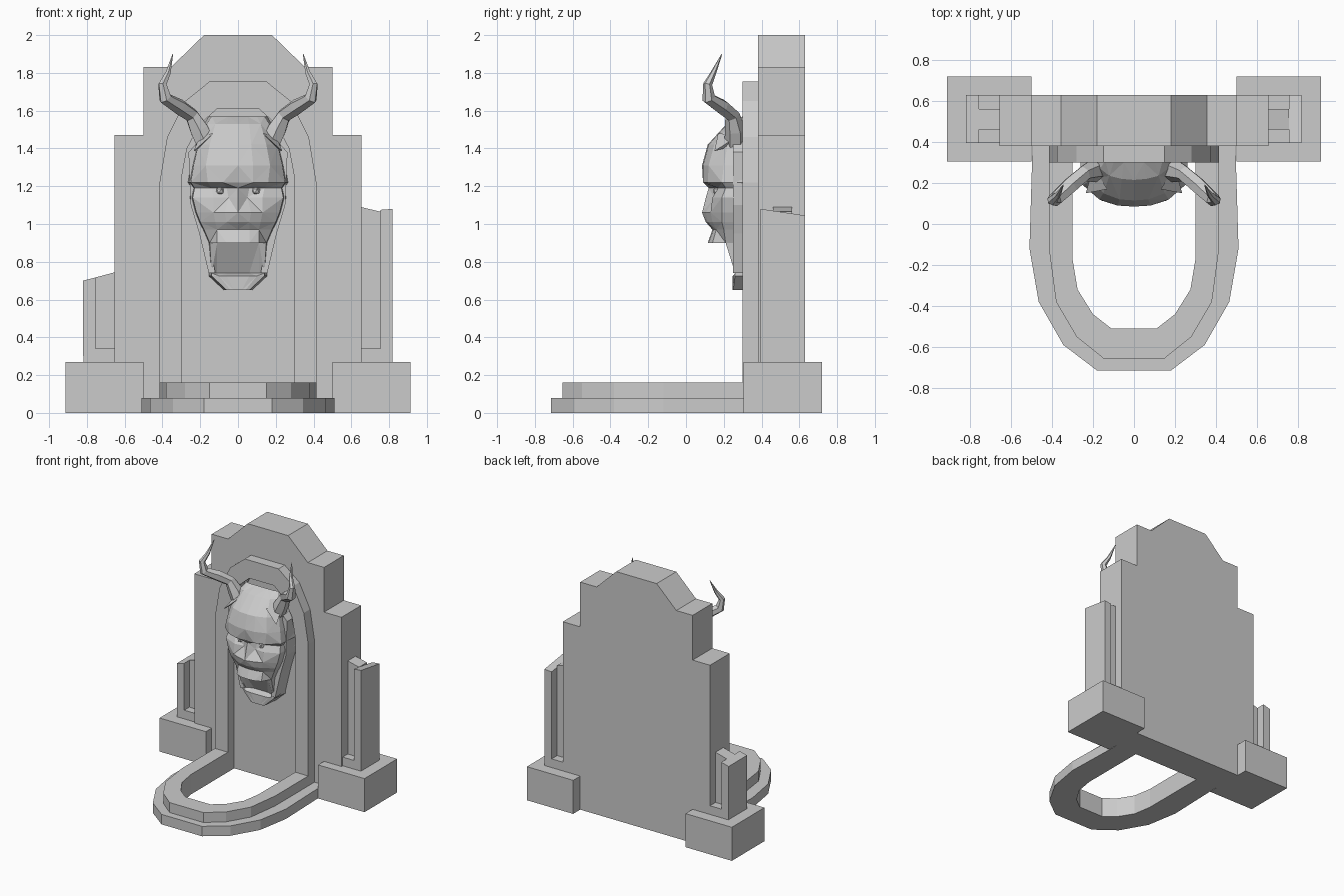
import bpy, bmesh
from mathutils import Vector

if "Cube" in bpy.data.objects:
    bpy.data.objects.remove(bpy.data.objects["Cube"])


def make(name, verts, faces, mirror=False):
    me = bpy.data.meshes.new(name)
    me.from_pydata(verts, [], faces)
    bm = bmesh.new()
    bm.from_mesh(me)
    bmesh.ops.recalc_face_normals(bm, faces=bm.faces)
    bm.to_mesh(me)
    bm.free()
    ob = bpy.data.objects.new(name, me)
    bpy.context.collection.objects.link(ob)
    if mirror:
        m = ob.modifiers.new("mirror", 'MIRROR')
        m.use_clip = True
    return ob


def place(u, v, h, plane):
    return (u, h, v) if plane == 'XZ' else (u, v, h)


def prism(name, poly, lo, hi, plane='XZ', mirror=False):
    n = len(poly)
    verts = [place(u, v, h, plane) for h in (lo, hi) for u, v in poly]
    faces = [tuple(range(n)), tuple(range(n, 2 * n))]
    faces += [(i, (i + 1) % n, (i + 1) % n + n, i + n) for i in range(n)]
    return make(name, verts, faces, mirror)


def sym(half):
    return half + [(-u, v) for u, v in reversed(half)]


def band(name, outer, inner, lo, hi, plane):
    # open U-shaped strip between two matching outlines
    outer, inner = sym(outer), sym(inner)
    n = len(outer)
    verts = []
    for o, i in zip(outer, inner):
        verts += [place(*o, lo, plane), place(*o, hi, plane),
                  place(*i, hi, plane), place(*i, lo, plane)]
    faces = [(0, 1, 2, 3), tuple(4 * n - k for k in (1, 2, 3, 4))]
    for s in range(n - 1):
        for k in range(4):
            a, b = 4 * s + k, 4 * s + (k + 1) % 4
            faces.append((a, b, b + 4, a + 4))
    return make(name, verts, faces)


# Stepped back slab
prism("back_slab", sym([(.655, 0), (.655, 1.47), (.5, 1.47), (.5, 1.83),
                        (.355, 1.83), (.18, 2)]), .38, .63)

# Niche frame and basin kerb
band("niche_frame",
     [(.415, 0), (.415, 1.22), (.375, 1.46), (.28, 1.65), (.15, 1.755)],
     [(.30, 0), (.30, 1.24), (.27, 1.40), (.20, 1.53), (.11, 1.61)], .30, .38, 'XZ')
inner = [(.30, .38), (.30, -.17), (.275, -.32), (.20, -.44), (.11, -.51)]
kerb = [(.415, .38), (.415, -.12), (.38, -.38), (.28, -.55), (.15, -.655)]
step = [(.495, .38), (.51, -.12), (.465, -.38), (.345, -.59), (.18, -.715)]
band("basin_kerb", kerb, inner, 0, .16, 'XY')
band("basin_step", step, kerb, 0, .08, 'XY')

# Corner plinths and the broken T-section pillars standing on them
prism("plinth", [(.5, 0), (.912, 0), (.912, .27), (.5, .27)], .305, .72, mirror=True)
prism("pillar_foot", [(.65, .26), (.818, .26), (.818, .34), (.65, .34)],
      .395, .63, mirror=True)
prism("left_pillar_plate", [(-.82, .3), (-.755, .3), (-.755, .717), (-.82, .70)], .395, .63)
prism("left_pillar_web", [(-.755, .3), (-.65, .3), (-.65, .745), (-.755, .717)], .46, .56)
plate = prism("right_pillar_plate",
              [(.755, .3), (.818, .3), (.818, 1.08), (.755, 1.075)], .395, .63)
for v in plate.data.vertices:
    if v.co.z > .5 and v.co.y > .6:
        v.co.z -= .035
prism("right_pillar_web", [(.65, .3), (.755, .3), (.755, 1.065), (.65, 1.09)], .46, .56)

# Mask: half cross-sections (height, then x/y pairs from centre to side)
face = [
    (1.57, [0, .30, .05, .30, .10, .30, .14, .31]),
    (1.53, [0, .215, .06, .22, .12, .235, .165, .27]),
    (1.42, [0, .115, .07, .12, .15, .15, .21, .22]),
    (1.31, [0, .085, .08, .09, .17, .12, .235, .20]),
    (1.22, [0, .10, .08, .09, .16, .115, .25, .19]),
    (1.19, [0, .12, .06, .16, .14, .17, .23, .21]),
    (1.14, [0, .105, .05, .15, .13, .14, .24, .19]),
    (1.06, [0, .085, .07, .105, .13, .13, .22, .19]),
    (1.01, [0, .105, .06, .115, .12, .14, .20, .19]),
    (.97, [0, .14, .06, .145, .11, .16, .18, .20]),
    (.90, [0, .115, .06, .12, .11, .14, .15, .21])]
beard = [
    (.90, [0, .21, .06, .21, .11, .21, .15, .21]),
    (.74, [0, .295, .06, .295, .11, .28, .14, .26]),
    (.725, [0, .245, .06, .245, .10, .25, .14, .26]),
    (.65, [0, .245, .02, .245, .04, .245, .06, .25])]
verts, faces = [], []
for z, p in face + beard:
    verts += [(p[i], p[i + 1], z) for i in range(0, 8, 2)]
    verts.append((p[6] + .015, .385, z))
rows = len(verts) // 5
for r in range(rows - 1):
    for c in range(4):
        a = 5 * r + c
        if (r + c) % 2:
            faces += [(a, a + 1, a + 6), (a, a + 6, a + 5)]
        else:
            faces += [(a, a + 1, a + 5), (a + 1, a + 6, a + 5)]
make("mask", verts, faces, mirror=True)

# Side hair locks framing the jaw
prism("hair_lock", [(.20, 1.2), (.225, 1.42), (.262, 1.38), (.25, 1.1),
                    (.205, .95), (.155, .74), (.12, .74), (.16, .97)],
      .25, .385, mirror=True)

# Eyes
for s in (-1, 1):
    bpy.ops.mesh.primitive_ico_sphere_add(subdivisions=1, radius=.025,
                                          location=(s * .095, .168, 1.175))
    bpy.context.object.name = "eye"

# Curling horns: six-sided loft along a path of (x, y, z, radius)
path = [(.16, .26, 1.40, .055), (.205, .26, 1.50, .055), (.245, .245, 1.575, .04),
        (.31, .19, 1.62, .042), (.385, .12, 1.665, .036), (.40, .115, 1.74, .024),
        (.37, .145, 1.80, .015), (.345, .19, 1.90, .002)]
for s in (-1, 1):
    cu = bpy.data.curves.new("horn", 'CURVE')
    cu.dimensions = '3D'
    cu.bevel_depth = 1
    cu.bevel_resolution = 1
    cu.use_fill_caps = True
    sp = cu.splines.new('POLY')
    sp.points.add(len(path) - 1)
    for pt, (x, y, z, r) in zip(sp.points, path):
        pt.co = (s * x, y, z, 1)
        pt.radius = r
    sp.use_smooth = False
    bpy.context.collection.objects.link(bpy.data.objects.new("horn", cu))

# Pointed ears below the horns
ear = [(.13, .17, 1.48), (.21, .20, 1.40), (.20, .28, 1.47), (.235, .15, 1.385)]
make("ear", ear, [(0, 1, 3), (1, 2, 3), (2, 0, 3), (0, 2, 1)], mirror=True)
